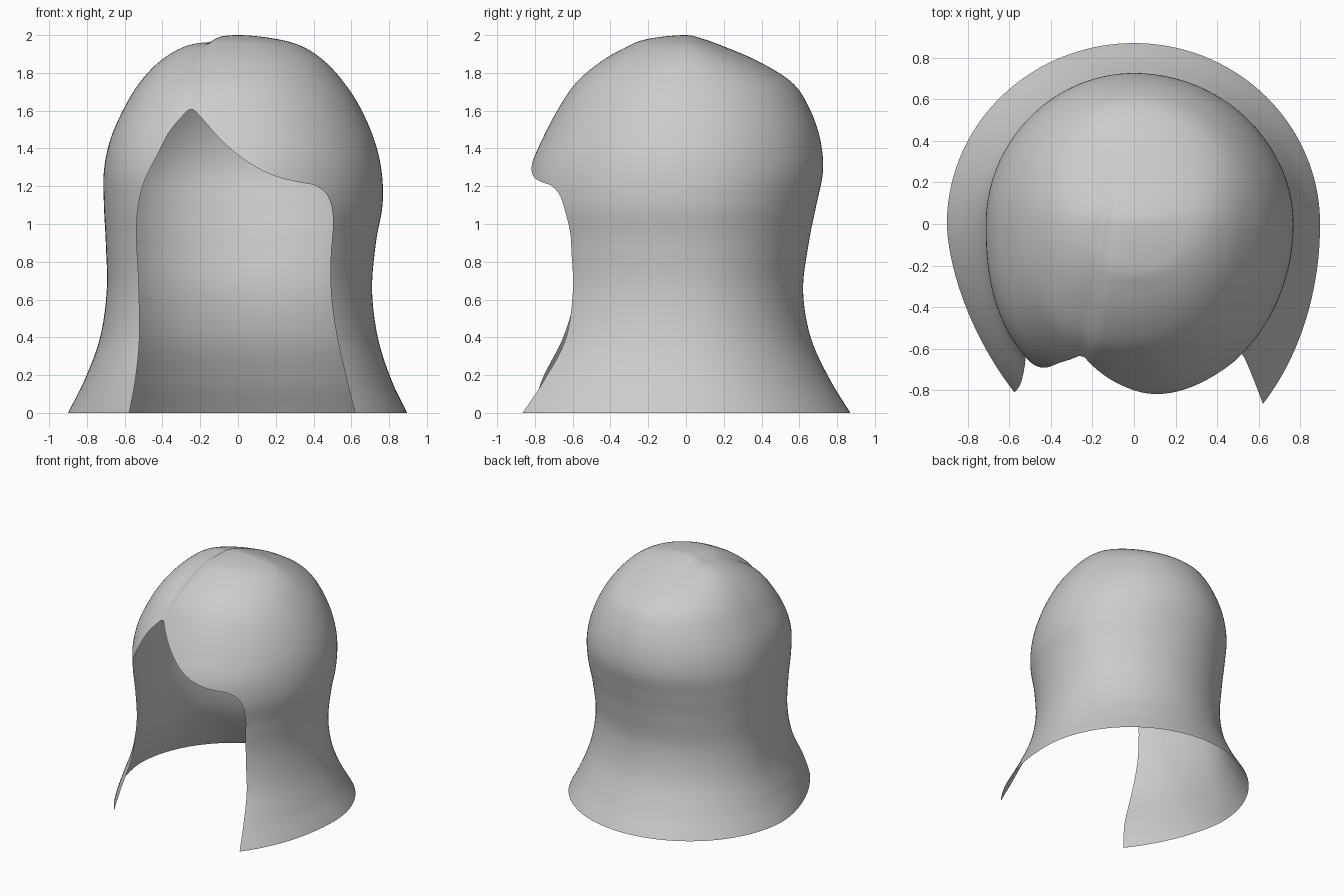
import bpy, bmesh, math

cube = bpy.data.objects.get("Cube")
if cube:
    bpy.data.objects.remove(cube)

COLS, STEPS = 144, 9

# Hair outline from crown to hem: z, left, right, back, front, front-left fullness
ROWS = [
    (2.00, 0, 0, 0, 0, 2.0),
    (1.98, .18, .20, .09, .20, 2.0),
    (1.94, .30, .34, .20, .31, 2.1),
    (1.86, .42, .46, .385, .45, 2.2),
    (1.75, .52, .56, .56, .58, 2.4),
    (1.62, .60, .645, .65, .67, 2.5),
    (1.45, .675, .72, .71, .76, 2.5),
    (1.28, .71, .76, .725, .83, 2.4),
    (1.10, .71, .765, .69, .85, 2.3),
    (0.90, .70, .73, .65, .83, 2.25),
    (0.65, .695, .71, .62, .83, 2.2),
    (0.40, .73, .74, .66, .90, 2.1),
    (0.18, .81, .81, .76, 1.06, 1.9),
    (0.00, .90, .895, .87, 1.20, 1.65),
]

# Edges of the face opening
LEFT_EDGE = [(0, -.575), (.2, -.54), (.4, -.522), (.7, -.526), (1.0, -.537),
             (1.2, -.505), (1.4, -.41), (1.5, -.355), (1.62, -.25)]
RIGHT_EDGE = [(0, .62), (.2, .57), (.4, .525), (.6, .495), (.8, .49), (1.0, .503),
              (1.1, .494), (1.17, .46), (1.21, .40)]
FRINGE = [(-.25, 1.62), (-.2, 1.57), (-.1, 1.455), (0, 1.365), (.1, 1.298),
          (.2, 1.252), (.3, 1.226), (.4, 1.21), (.6, 1.2)]


def smooth_value(points, x):
    """Smooth curve through (key, value) points, constant past the ends."""
    if x <= points[0][0]:
        return points[0][1]
    if x >= points[-1][0]:
        return points[-1][1]
    i = max(k for k in range(len(points) - 1) if points[k][0] <= x)

    def slope(k):
        a, b = points[max(k - 1, 0)], points[min(k + 1, len(points) - 1)]
        return (b[1] - a[1]) / (b[0] - a[0])
    (x0, y0), (x1, y1) = points[i], points[i + 1]
    h = x1 - x0
    t = (x - x0) / h
    s = t * t * (3 - 2 * t)
    return (y0 + (y1 - y0) * s + h * slope(i) * t * (1 - t) ** 2
            - h * slope(i + 1) * t * t * (1 - t))


def row_at(t):
    # A mirrored row past the crown keeps the top rounded
    top = ROWS[1]
    mirrored = (top[0], *[-v for v in top[1:5]], top[5])
    keyed = [(-1, mirrored)] + list(enumerate(ROWS))
    return [smooth_value([(k, r[c]) for k, r in keyed], t) for c in range(6)]


def shell_point(row, angle):
    z, left, right, back, front, fullness = row
    c, s = math.cos(angle), math.sin(angle)
    p = fullness if c < 0 and s < 0 else 2
    r = (abs(c) ** p + abs(s) ** p) ** (-1 / p)
    x = c * r * (right if c > 0 else left)
    y = s * r * (back if s > 0 else front)
    # Parting: the right-hand sweep steps down to the other side
    gap = x - (-.16 + .15 * y)
    groove = math.exp(gap / .13) if gap < 0 else math.exp(-(gap / .045) ** 2)
    fade = max(0, min(1, (z - 1.45) / .4)) * max(0, min(1, (.45 - y) / .5))
    k = 1 - .026 * groove * fade
    return x * k, y * k, 1 + (z - 1) * k if z > 1 else z


def opening(co):
    """Positive inside the face opening."""
    if co.y > 0:
        return -1
    return min(co.x - smooth_value(LEFT_EDGE, co.z),
               smooth_value(RIGHT_EDGE, co.z) - co.x,
               smooth_value(FRINGE, co.x) - co.z)


# Hair shell: crown fan and rings down to the hem
bm = bmesh.new()
crown = bm.verts.new(shell_point(ROWS[0], 0))
rings = []
for j in range(1, (len(ROWS) - 1) * STEPS + 1):
    row = row_at(j / STEPS)
    rings.append([bm.verts.new(shell_point(row, math.tau * i / COLS))
                  for i in range(COLS)])
for i in range(COLS):
    n = (i + 1) % COLS
    bm.faces.new((crown, rings[0][i], rings[0][n]))
    for a, b in zip(rings, rings[1:]):
        bm.faces.new((a[i], b[i], b[n], a[n]))

# Cut the face opening along its exact edge
side = {v: opening(v.co) for v in bm.verts}
cuts = []
for e in list(bm.edges):
    a, b = e.verts
    if side[a] * side[b] < 0:
        cuts.append(bmesh.utils.edge_split(e, a, side[a] / (side[a] - side[b]))[1])
bmesh.ops.connect_verts(bm, verts=cuts)
inside = [f for f in bm.faces if max((side.get(v, 0) for v in f.verts), key=abs) > 0]
bmesh.ops.delete(bm, geom=inside, context='FACES')
bmesh.ops.recalc_face_normals(bm, faces=bm.faces)
if sum(f.normal.dot(f.calc_center_median() - crown.co * .5) for f in bm.faces) < 0:
    bmesh.ops.reverse_faces(bm, faces=bm.faces)

mesh = bpy.data.meshes.new("hair")
bm.to_mesh(mesh)
bm.free()
hair = bpy.data.objects.new("hair", mesh)
bpy.context.collection.objects.link(hair)

# Material
grey = bpy.data.materials.new("light grey")
grey.use_nodes = True
colour = (.6, .6, .6, 1)
grey.diffuse_color = colour
grey.node_tree.nodes["Principled BSDF"].inputs["Base Color"].default_value = colour
mesh.materials.append(grey)

bpy.context.view_layer.objects.active = hair
hair.select_set(True)
bpy.ops.object.shade_smooth_by_angle(angle=math.radians(60))
